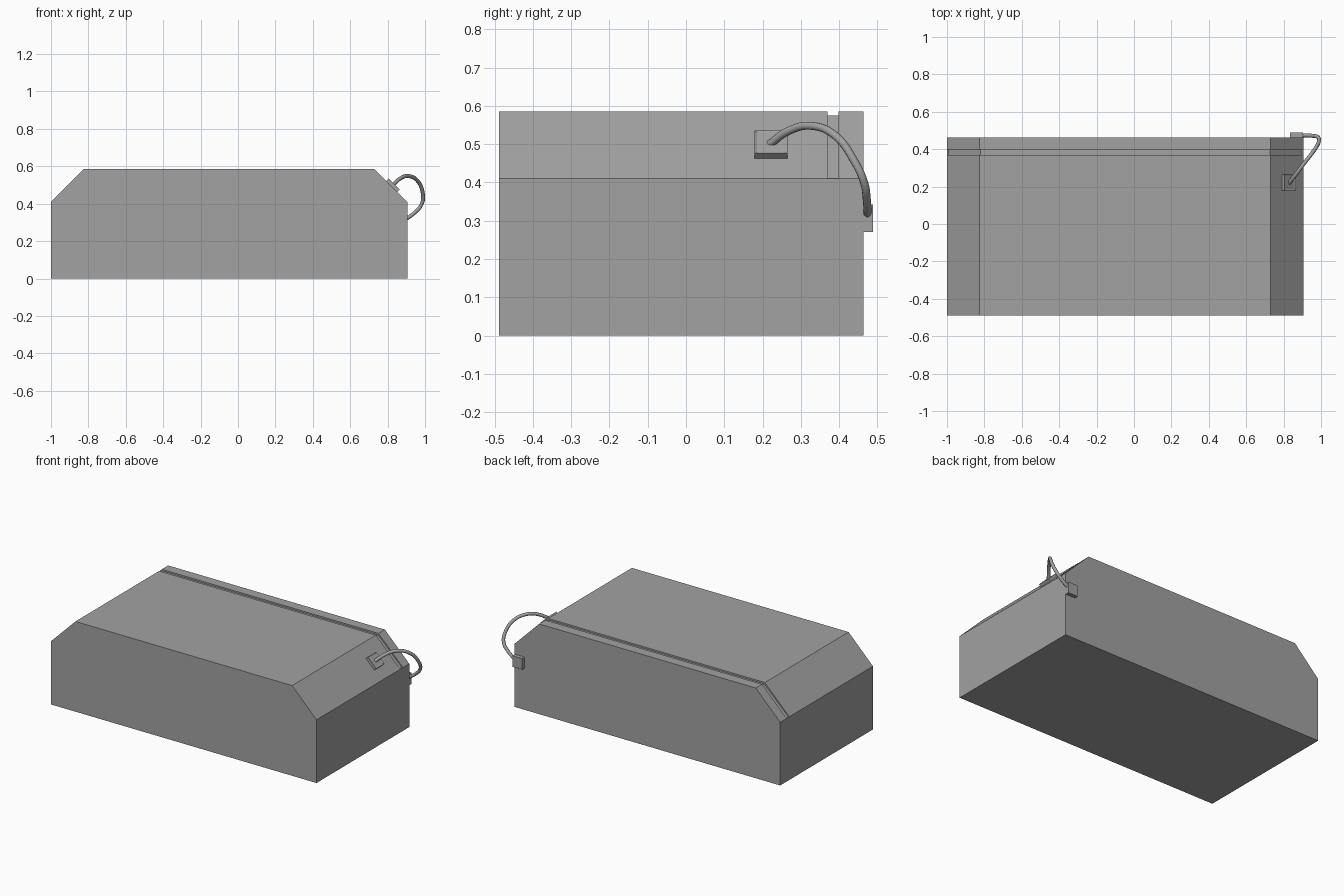
import bpy, bmesh
from mathutils import Matrix, Vector
from math import radians

if "Cube" in bpy.data.objects:
    bpy.data.objects.remove(bpy.data.objects["Cube"])

grey = bpy.data.materials.new("mid_grey")
grey.use_nodes = True
colour = (0.36, 0.36, 0.36, 1)
grey.diffuse_color = colour
grey.node_tree.nodes["Principled BSDF"].inputs["Base Color"].default_value = colour


def finish(name, bm):
    bmesh.ops.recalc_face_normals(bm, faces=bm.faces)
    mesh = bpy.data.meshes.new(name)
    bm.to_mesh(mesh)
    bm.free()
    mesh.materials.append(grey)
    obj = bpy.data.objects.new(name, mesh)
    bpy.context.collection.objects.link(obj)
    return obj


def block(name, centre, size, tilt=0):
    bm = bmesh.new()
    matrix = (Matrix.Translation(centre) @ Matrix.Rotation(radians(tilt), 4, 'Y')
              @ Matrix.Diagonal((*size, 1)))
    bmesh.ops.create_cube(bm, size=1, matrix=matrix)
    return finish(name, bm)


# Chamfered case, lofted along y with a shallow groove near the back
def outline(shoulder, top, inset):
    left, right, chamfer = -1.0, 0.905, 0.175
    return [(left, 0), (right, 0), (right, shoulder), (right - inset, shoulder),
            (right - chamfer - inset / 2, top), (left + chamfer + inset / 2, top),
            (left + inset, shoulder), (left, shoulder)]


full = outline(0.41, 0.585, 0)
groove = outline(0.41, 0.575, 0.008)
sections = [(-0.488, full), (0.37, full), (0.37, groove),
            (0.398, groove), (0.398, full), (0.463, full)]
bm = bmesh.new()
rings = [[bm.verts.new((x, y, z)) for x, z in prof] for y, prof in sections]
for a, b in zip(rings, rings[1:]):
    for i in range(len(a)):
        j = (i + 1) % len(a)
        bm.faces.new((a[i], a[j], b[j], b[i]))
bm.faces.new(rings[0])
bm.faces.new(rings[-1])
bmesh.ops.remove_doubles(bm, verts=bm.verts, dist=0.0001)
finish("case_body", bm)

# Cable mounts: one on the sloped shoulder, one on the back
mount = block("shoulder_mount", (0.825, 0.222, 0.495), (0.085, 0.085, 0.03), 45)
bm = bmesh.new()
bm.from_mesh(mount.data)
outer = max(bm.faces, key=lambda f: f.normal.dot(Vector((1, 0, 1))))
bmesh.ops.inset_region(bm, faces=[outer], thickness=0.009, depth=-0.003)
bm.to_mesh(mount.data)
bm.free()
block("back_mount", (0.869, 0.473, 0.306), (0.07, 0.03, 0.072))

# Looping cable between the mounts
path = [(0.825, 0.215, 0.497), (0.865, 0.265, 0.533), (0.91, 0.325, 0.548),
        (0.96, 0.39, 0.522), (0.988, 0.44, 0.455), (0.983, 0.465, 0.4),
        (0.95, 0.472, 0.357), (0.89, 0.474, 0.312)]
curve = bpy.data.curves.new("cable", 'CURVE')
curve.dimensions = '3D'
curve.bevel_depth = 0.0105
curve.bevel_resolution = 3
curve.resolution_u = 8
curve.use_fill_caps = True
spline = curve.splines.new('BEZIER')
spline.bezier_points.add(len(path) - 1)
for point, co in zip(spline.bezier_points, path):
    point.co = co
    point.handle_left_type = point.handle_right_type = 'AUTO'
curve.materials.append(grey)
cable = bpy.data.objects.new("cable", curve)
bpy.context.collection.objects.link(cable)
bpy.context.view_layer.objects.active = cable
cable.select_set(True)
bpy.ops.object.convert(target='MESH')
bpy.ops.object.shade_smooth_by_angle(angle=radians(40))
